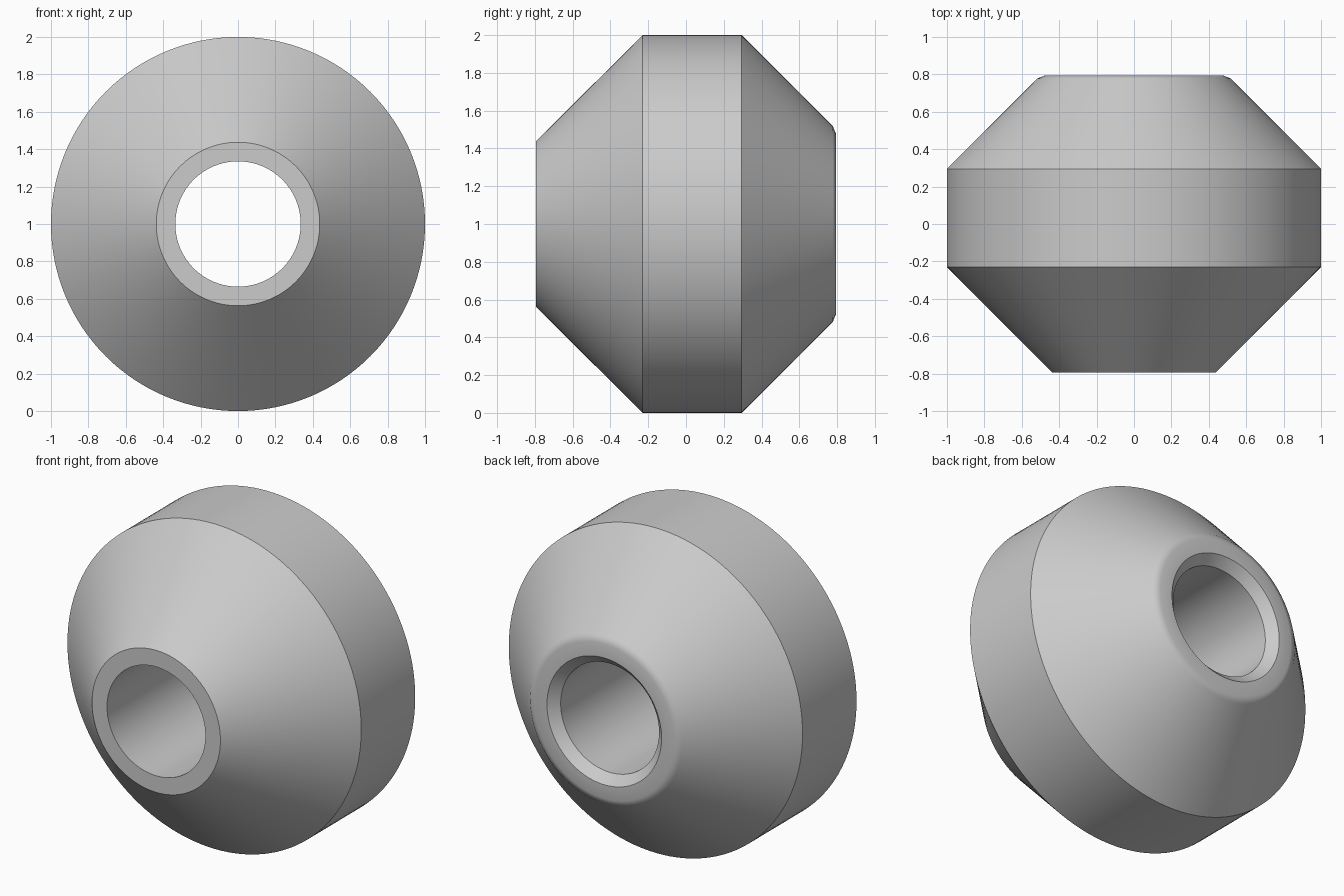
import bpy, bmesh, math
from mathutils import Matrix, Vector

cube = bpy.data.objects.get("Cube")
if cube:
    bpy.data.objects.remove(cube, do_unlink=True)

SIDES = 128

# Plain grey material
grey = bpy.data.materials.new("plain_grey")
grey.use_nodes = True
colour = (0.6, 0.6, 0.6, 1)
grey.diffuse_color = colour
grey.node_tree.nodes["Principled BSDF"].inputs["Base Color"].default_value = colour

# Closed cross-section as (radius, y): front cone, rim band, back cone,
# softened back lip, countersink and straight bore
profile = [(0.335, -0.795), (0.437, -0.795), (1, -0.23), (1, 0.295),
           (0.517, 0.778), (0.475, 0.795), (0.39, 0.795), (0.335, 0.74)]

# Revolve the section around the y axis
bm = bmesh.new()
rings = []
for i in range(SIDES):
    turn = Matrix.Rotation(math.tau * i / SIDES, 3, 'Y')
    rings.append([bm.verts.new(turn @ Vector((r, y, 0)) + Vector((0, 0, 1)))
                  for r, y in profile])
for i in range(SIDES):
    a, b = rings[i - 1], rings[i]
    for j in range(len(profile)):
        bm.faces.new((a[j - 1], a[j], b[j], b[j - 1]))
bmesh.ops.recalc_face_normals(bm, faces=bm.faces)

mesh = bpy.data.meshes.new("bevelled_roller")
bm.to_mesh(mesh)
bm.free()
mesh.materials.append(grey)
roller = bpy.data.objects.new("bevelled_roller", mesh)
bpy.context.collection.objects.link(roller)

# Smooth surfaces with crisp rims; the lip alone carries the blend
bpy.ops.object.select_all(action='DESELECT')
roller.select_set(True)
bpy.context.view_layer.objects.active = roller
bpy.ops.object.shade_smooth_by_angle(angle=math.radians(30))
blend = roller.modifiers.new("lip_blend", 'WEIGHTED_NORMAL')
blend.keep_sharp = True
